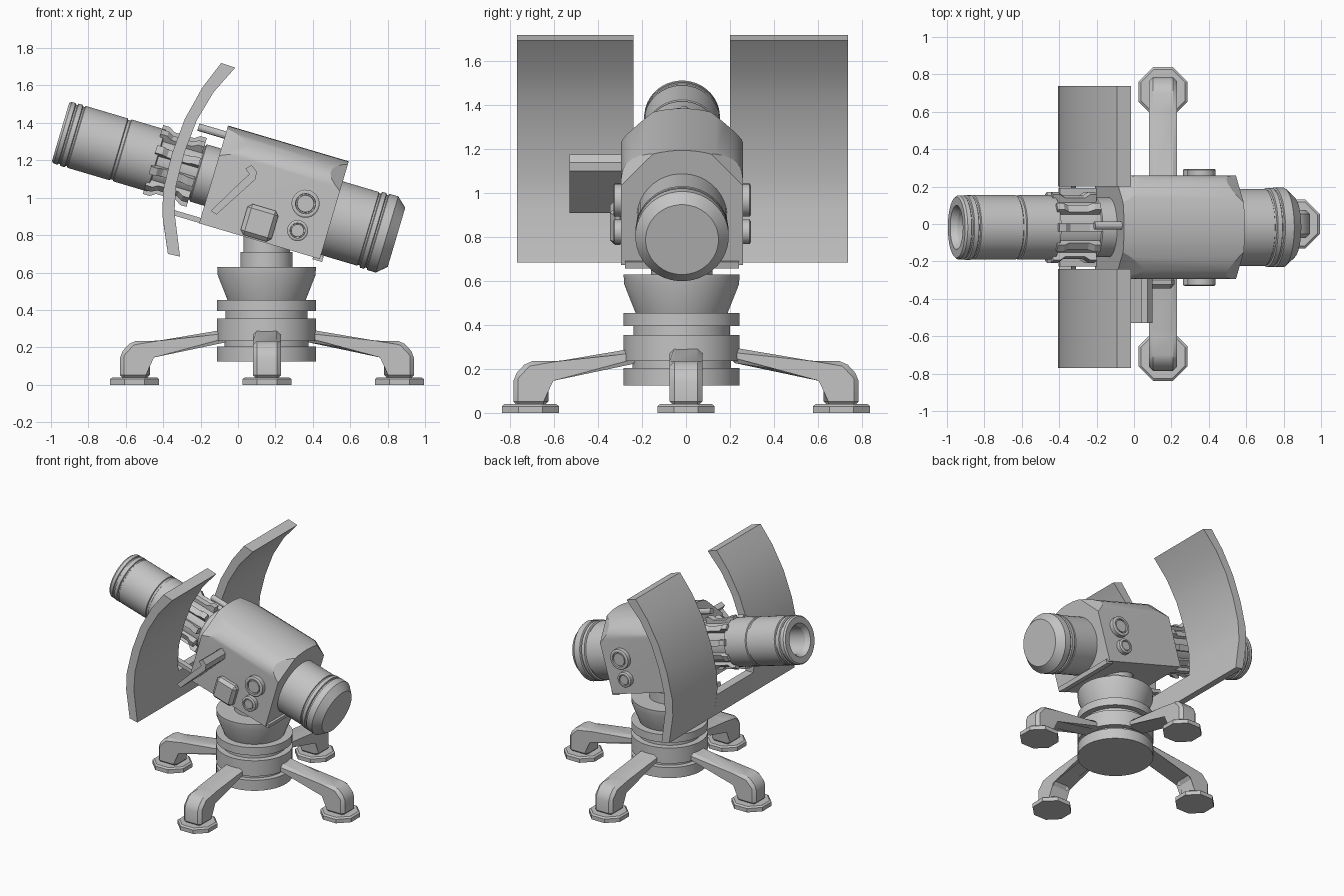
import bpy, bmesh
from math import radians, sin, cos, pi
from mathutils import Matrix, Vector

cube = bpy.data.objects.get("Cube")
if cube:
    bpy.data.objects.remove(cube)

grey = bpy.data.materials.new("plain grey")
grey.use_nodes = True
grey.diffuse_color = (0.55, 0.55, 0.55, 1)
grey.node_tree.nodes["Principled BSDF"].inputs["Base Color"].default_value = grey.diffuse_color

# Frames: the tilted gun, its long axis, and the upright pedestal
GUN = Matrix.Translation((0.19, -0.018, 1.027)) @ Matrix.Rotation(radians(16.5), 4, 'Y')
ALONG = Matrix.Rotation(pi / 2, 4, 'Y')
BASE = Matrix.Translation((0.153, -0.02, 0))


def finish(name, bm, matrix):
    bmesh.ops.remove_doubles(bm, verts=bm.verts, dist=1e-5)
    bm.transform(matrix)
    bmesh.ops.recalc_face_normals(bm, faces=bm.faces)
    mesh = bpy.data.meshes.new(name)
    bm.to_mesh(mesh)
    bm.free()
    mesh.materials.append(grey)
    obj = bpy.data.objects.new(name, mesh)
    bpy.context.collection.objects.link(obj)
    bpy.ops.object.select_all(action='DESELECT')
    obj.select_set(True)
    bpy.context.view_layer.objects.active = obj
    bpy.ops.object.shade_smooth_by_angle(angle=radians(25))
    return obj


def lathe(name, profile, matrix, sides=40):
    """Turn (radius, height) points around z."""
    bm = bmesh.new()
    rings = []
    for r, h in profile:
        rings.append([bm.verts.new((r * cos(a), r * sin(a), h))
                      for a in (2 * pi * (i + 0.5) / sides for i in range(sides))])
    for a, b in zip(rings, rings[1:]):
        for i in range(sides):
            j = (i + 1) % sides
            bm.faces.new((a[i], a[j], b[j], b[i]))
    return finish(name, bm, matrix)


def slab(bm, outline, y0, y1):
    """Extrude an (x, z) outline along y."""
    near = [bm.verts.new((x, y0, z)) for x, z in outline]
    far = [bm.verts.new((x, y1, z)) for x, z in outline]
    bm.faces.new(near)
    bm.faces.new(far)
    n = len(outline)
    for i in range(n):
        j = (i + 1) % n
        bm.faces.new((near[i], near[j], far[j], far[i]))


def extrude(name, outline, y0, y1, matrix=Matrix(), bevel=0):
    bm = bmesh.new()
    slab(bm, outline, y0, y1)
    if bevel:
        bmesh.ops.bevel(bm, geom=bm.edges[:], offset=bevel, segments=1, affect='EDGES')
    return finish(name, bm, matrix)


def box(name, u, y, v, matrix=GUN, bevel=0):
    outline = [(u[0], v[0]), (u[1], v[0]), (u[1], v[1]), (u[0], v[1])]
    return extrude(name, outline, y[0], y[1], matrix, bevel)


# Pedestal
lathe("pedestal", [(0, .125), (.265, .125), (.265, .205), (.225, .205), (.225, .235),
                   (.265, .235), (.265, .354), (.22, .354), (.22, .395), (.265, .395),
                   (.265, .454), (.21, .454), (.262, .585), (.265, .63), (0, .63)], BASE)
lathe("pivot_post", [(0, .6), (.14, .6), (.14, .71), (.125, .71), (.125, .86), (0, .86)], BASE)

# Four legs with round pads
leg = [(.786, .03), (.786, .165), (.722, .235), (.583, .235), (.2, .3),
       (.2, .23), (.626, .165), (.626, .03)]
for i, side in enumerate(("left", "back", "right", "front")):
    turn = Matrix.Translation((0.155, 0, 0)) @ Matrix.Rotation(i * pi / 2, 4, 'Z')
    extrude(side + "_leg", leg, -.075, .075, turn, bevel=.022)
    lathe(side + "_foot", [(0, 0), (.141, 0), (.141, .03), (.128, .04), (0, .04)],
          turn @ Matrix.Translation((.708, 0, 0)), sides=8)

# Housing: arched section with trimmed upper corners
bm = bmesh.new()
section = [(-.277, -.27), (.277, -.27)]
section += [(.277 * cos(pi * k / 16), .13 + .145 * sin(pi * k / 16)) for k in range(17)]
ends = [[bm.verts.new((u, y, v)) for y, v in section] for u in (-.335, .338)]
for ring in ends:
    bm.faces.new(ring)
for i in range(len(section)):
    j = (i + 1) % len(section)
    bm.faces.new((ends[0][i], ends[0][j], ends[1][j], ends[1][i]))
for u, lean in ((-.335, -.28), (.338, .5)):
    for side in (-1, 1):
        cut = bmesh.ops.bisect_plane(bm, geom=bm.verts[:] + bm.edges[:] + bm.faces[:],
                                     plane_co=(u, side * .115, .275),
                                     plane_no=Vector((lean, side * .7, .68)).normalized(),
                                     clear_outer=True)
        rim = [e for e in cut["geom_cut"] if isinstance(e, bmesh.types.BMEdge)]
        bmesh.ops.holes_fill(bm, edges=rim)
finish("housing", bm, GUN)
box("housing_lip", (.3, .354), (-.26, .26), (-.282, -.25))

# Front barrel with a hollow muzzle
barrel = GUN @ Matrix.Translation((0, 0, -.013)) @ ALONG
lathe("barrel", [(0, -.85), (.1, -.85), (.1, -1.15), (.118, -1.184), (.163, -1.184),
                 (.172, -1.172), (.172, -1.15), (.165, -1.146), (.165, -1.138), (.174, -1.134),
                 (.174, -1.11), (.166, -1.106), (.166, -1.098), (.173, -1.094), (.173, -.86),
                 (.166, -.856), (.166, -.842), (.173, -.838), (.173, -.65), (.15, -.645),
                 (.15, -.42), (.16, -.415), (.16, -.3), (0, -.3)], barrel)

# Ring of cooling fins
bm = bmesh.new()
for k in range(10):
    start = len(bm.verts)
    slab(bm, [(-.668, .13), (-.668, .192), (-.63, .192), (-.6, .172), (-.49, .172),
              (-.46, .192), (-.425, .192), (-.425, .13)], -.022, .022)
    bm.verts.ensure_lookup_table()
    bmesh.ops.rotate(bm, verts=bm.verts[start:], cent=(0, 0, 0),
                     matrix=Matrix.Rotation(2 * pi * k / 10, 3, 'X'))
finish("cooling_fins", bm, GUN @ Matrix.Translation((0, 0, -.013)))

# Rear drum with ridges and a tapered cap
lathe("rear_drum", [(0, .3), (.206, .3), (.206, .54), (.2, .543), (.2, .552), (.212, .556),
                    (.212, .58), (.203, .584), (.203, .592), (.213, .596), (.213, .645),
                    (.166, .698), (0, .698)],
      GUN @ Matrix.Translation((0, 0, -.042)) @ ALONG)

# Rods from the housing to the shield
lathe("upper_rod", [(0, -.485), (.021, -.485), (.021, -.2), (0, -.2)],
      GUN @ Matrix.Translation((0, .01, .222)) @ ALONG, sides=12)
for name, y in (("front_lower_rod", -.19), ("back_lower_rod", .19)):
    box(name, (-.54, -.3), (y - .02, y + .02), (-.268, -.24))

# Curved shield: two wings joined along the bottom
wing = [(-.09, 1.72), (-.19, 1.59), (-.285, 1.42), (-.355, 1.23), (-.4, 1.04), (-.405, .91),
        (-.375, .70), (-.31, .685), (-.34, .925), (-.33, 1.07), (-.285, 1.245),
        (-.22, 1.415), (-.13, 1.565), (-.015, 1.695)]
extrude("front_shield_wing", wing, -.77, -.24)
extrude("back_shield_wing", wing, .2, .737)
extrude("shield_bridge", [(-.4, .87), (-.335, .87), (-.31, .685), (-.375, .70)], -.24, .2)

# Round knobs on both sides
for side, name in ((1, "front"), (-1, "back")):
    for size, v in ((.075, -.008), (.056, -.158)):
        place = (GUN @ Matrix.Translation((.181, -side * .27, v))
                 @ Matrix.Rotation(side * pi / 2, 4, 'X'))
        lathe(name + "_knob", [(0, 0), (size, 0), (size, .038), (size - .008, .043),
                               (size * .72, .043), (size * .7, .03), (size * .62, .03),
                               (size * .6, .04), (0, .04)], place, sides=28)

# Hatch and slanted side tray
box("side_hatch", (-.112, .06), (-.328, -.26), (-.262, -.09), bevel=.022)
extrude("side_tray", [(.04, 1.155), (.072, 1.175), (.1, 1.14), (.095, 1.1), (-.115, .91),
                      (-.145, .93), (.01, 1.08), (.06, 1.125)], -.53, -.27)
